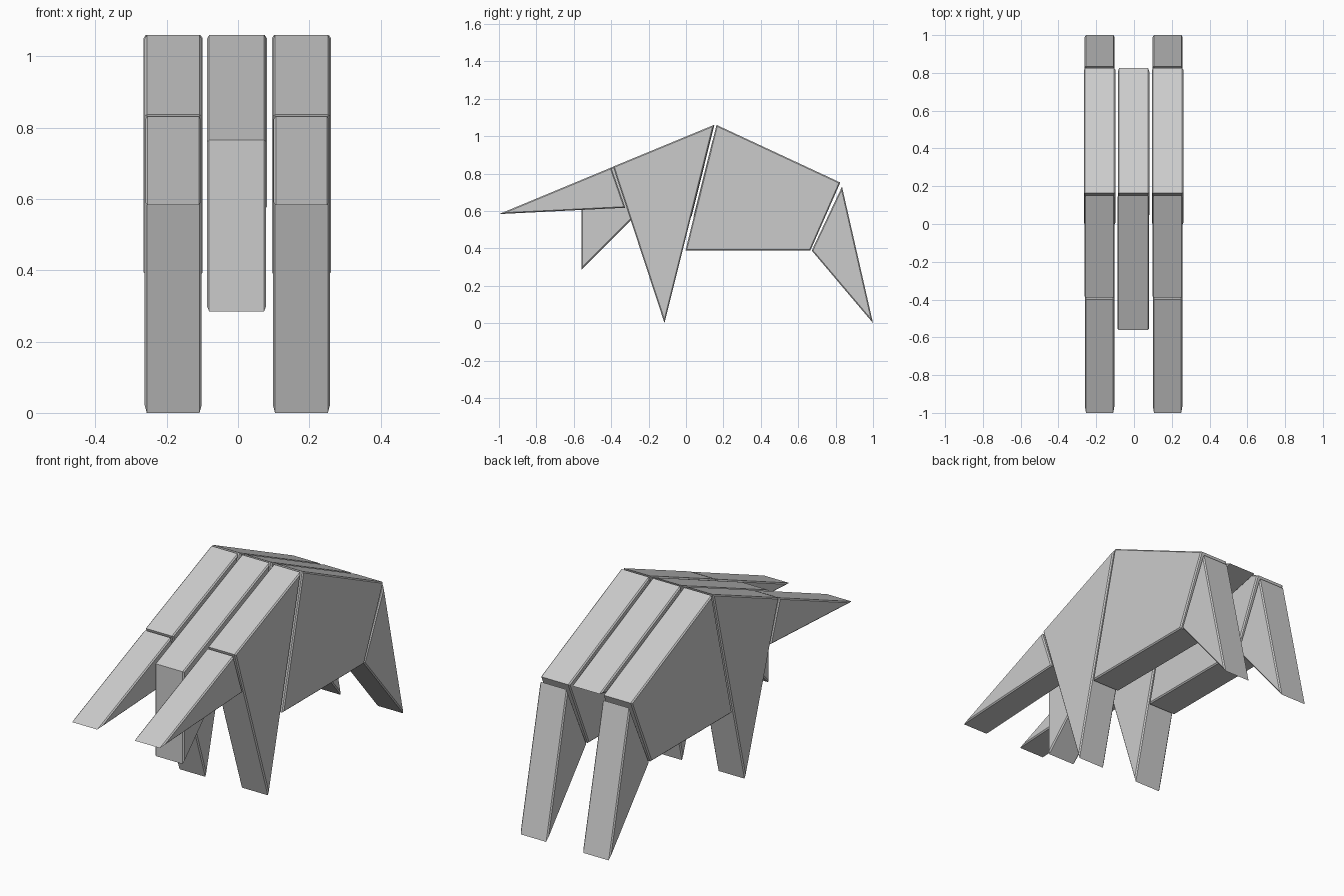
import bpy, bmesh

if "Cube" in bpy.data.objects:
    bpy.data.objects.remove(bpy.data.objects["Cube"])


def slab(name, profile, x_mid, half, bevel=0.006):
    """Extrude a (y, z) side profile along x and chamfer its two flat sides."""
    bm = bmesh.new()
    face = bm.faces.new([bm.verts.new((x_mid - half, y, z)) for y, z in profile])
    ext = bmesh.ops.extrude_face_region(bm, geom=[face], use_keep_orig=True)
    verts = [g for g in ext["geom"] if isinstance(g, bmesh.types.BMVert)]
    bmesh.ops.translate(bm, verts=verts, vec=(2 * half, 0, 0))
    bmesh.ops.recalc_face_normals(bm, faces=bm.faces[:])
    rims = [e for e in bm.edges
            if abs(e.verts[0].co.x - e.verts[1].co.x) < 1e-5]
    bmesh.ops.bevel(bm, geom=rims, offset=bevel, segments=1,
                    affect='EDGES', clamp_overlap=True)
    bmesh.ops.recalc_face_normals(bm, faces=bm.faces[:])
    mesh = bpy.data.meshes.new(name)
    bm.to_mesh(mesh)
    bm.free()
    obj = bpy.data.objects.new(name, mesh)
    bpy.context.collection.objects.link(obj)
    return obj


# Side plates: ear-like tusk, front leg, flank and hind leg on each side
SIDE = {
    "tusk": ([(-1.0, 0.583), (-0.40, 0.832), (-0.325, 0.617)], 0.078),
    "front_leg": ([(-0.39, 0.837), (0.15, 1.06), (-0.115, 0.0)], 0.080),
    "flank": ([(0.163, 1.06), (0.825, 0.752), (0.665, 0.388), (-0.003, 0.388)], 0.083),
    "hind_leg": ([(0.834, 0.73), (0.672, 0.388), (1.0, 0.0)], 0.079),
}
for label, x in (("left", -0.182), ("right", 0.178)):
    for part, (profile, half) in SIDE.items():
        slab(f"{part}_{label}", profile, x, half)

# Centre plates: head with the hanging trunk, and the back behind it
slab("head_trunk", [(-0.56, 0.285), (-0.56, 0.765), (0.152, 1.06),
                    (0.03, 0.57), (-0.275, 0.57)], -0.004, 0.083)
slab("back", [(0.163, 1.06), (0.825, 0.752), (0.04, 0.57)], -0.002, 0.083)
